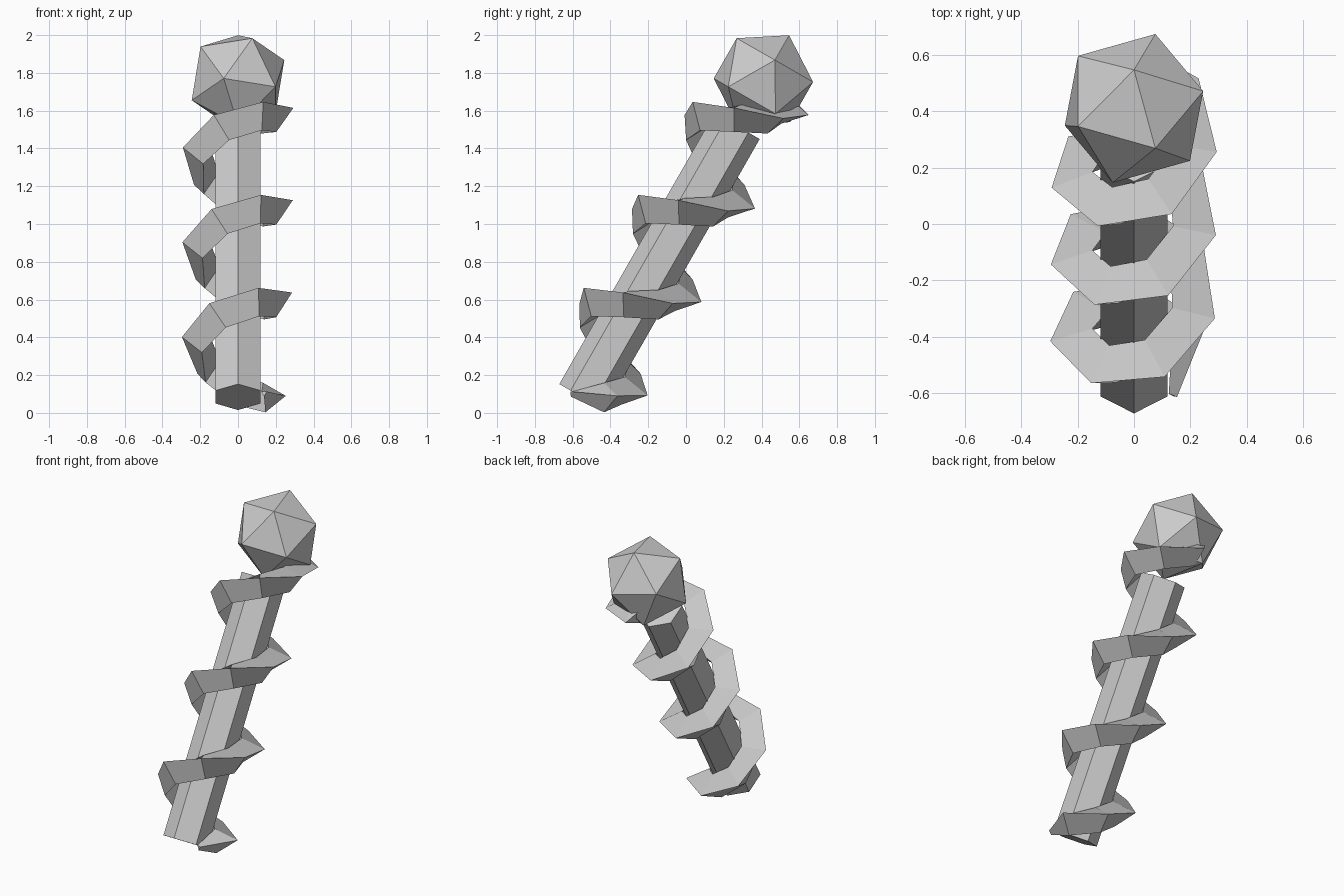
import bpy, bmesh
from math import radians, sin, cos
from mathutils import Vector, Matrix

if "Cube" in bpy.data.objects:
    bpy.data.objects.remove(bpy.data.objects["Cube"])

# Everything is built upright around z, then leaned back about x
TILT = Matrix.Translation((0, -0.551, 0.084)) @ Matrix.Rotation(radians(-29.8), 4, 'X')


def place(name, bm):
    bmesh.ops.recalc_face_normals(bm, faces=bm.faces)
    mesh = bpy.data.meshes.new(name)
    bm.to_mesh(mesh)
    bm.free()
    ob = bpy.data.objects.new(name, mesh)
    bpy.context.collection.objects.link(ob)
    ob.matrix_world = TILT
    return ob


# Hexagonal shaft
L = 1.653
bm = bmesh.new()
bmesh.ops.create_cone(bm, cap_ends=True, segments=6, radius1=0.138, radius2=0.138,
                      depth=L, matrix=Matrix.Translation((0, 0, L / 2)))
place("shaft", bm)

# Icosahedron head
bm = bmesh.new()
bmesh.ops.create_icosphere(bm, subdivisions=1, radius=0.274,
                           matrix=Matrix.Translation((0, 0, 1.933)))
place("head_gem", bm)

# Triangular coil winding up the shaft, pinched in at both ends
STEPS, TURN, RISE = 24, radians(51.8), 0.0815
START, RADIUS, SLOPE = radians(-17.3), 0.215, radians(22.5)
SECTION = [(0.084, 0.03), (-0.015, -0.09), (-0.069, 0.057)]  # outward, upward
bm = bmesh.new()
rings = []
for k in range(STEPS + 1):
    end = k in (0, STEPS)
    r, s = (0.15, 0.2) if end else (RADIUS, 1.0)
    a = START + k * TURN - (radians(6) if k == 0 else 0)
    out = Vector((cos(a), sin(a), 0))
    along = Vector((-sin(a), cos(a), 0))
    up = Vector((0, 0, cos(SLOPE))) - along * sin(SLOPE)
    c = out * r + Vector((0, 0, -0.0105 + k * RISE))
    rings.append([bm.verts.new(c + out * p * s + up * q * s) for p, q in SECTION])
for a, b in zip(rings, rings[1:]):
    for i in range(3):
        j = (i + 1) % 3
        bm.faces.new((a[i], a[j], b[j], b[i]))
bm.faces.new(rings[0])
bm.faces.new(rings[-1])
place("coil", bm)
